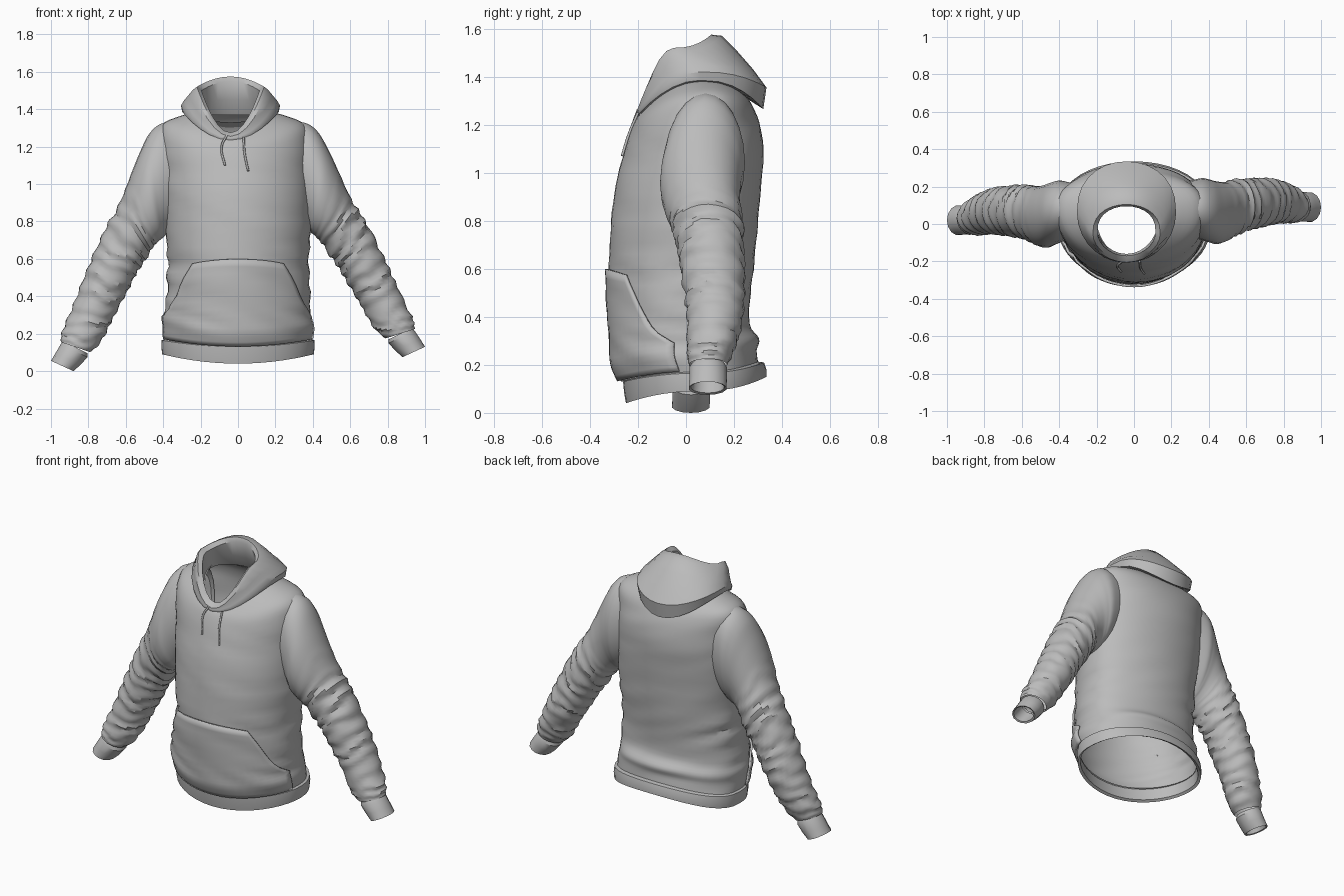
import bpy, bmesh, math
from mathutils import Vector, noise

cube = bpy.data.objects.get("Cube")
if cube:
    bpy.data.objects.remove(cube)

cloth = bpy.data.materials.new("grey cloth")
cloth.use_nodes = True
cloth.diffuse_color = (0.5, 0.5, 0.5, 1)
cloth.node_tree.nodes["Principled BSDF"].inputs["Base Color"].default_value = (0.5, 0.5, 0.5, 1)


def sample(rows, t):
    """Smoothly interpolate a table of ring settings at position t."""
    i = min(int(t), len(rows) - 2)
    f = t - i
    a, b, c, d = (rows[max(0, min(len(rows) - 1, i + k))] for k in (-1, 0, 1, 2))
    return [q + 0.5 * f * (r - p + f * (2*p - 5*q + 4*r - s + f * (3*(q - r) + s - p)))
            for p, q, r, s in zip(a, b, c, d)]


def ring_point(row, a, cx=0.0):
    """Point on a tilted oval ring; angle 0 is the front, the back is squarer."""
    zf, zs, zb, yf, ys, yb, hw = row
    c = math.cos(a)
    ze, ye, power = (zf, yf, 1) if c > 0 else (zb, yb, .82)
    return Vector((cx + hw * math.sin(a), ys + (ye - ys) * abs(c) ** power, zs + (ze - zs) * c * c))


def add_mesh(name, grid, closed=True, angle=32):
    """Skin a grid of points into a smooth cloth object."""
    bm = bmesh.new()
    vs = [[bm.verts.new(p) for p in line] for line in grid]
    n = len(vs[0])
    for r0, r1 in zip(vs, vs[1:]):
        for j in range(n if closed else n - 1):
            k = (j + 1) % n
            bm.faces.new((r0[j], r0[k], r1[k], r1[j]))
    bmesh.ops.recalc_face_normals(bm, faces=bm.faces)
    mesh = bpy.data.meshes.new(name)
    bm.to_mesh(mesh)
    bm.free()
    mesh.materials.append(cloth)
    ob = bpy.data.objects.new(name, mesh)
    bpy.context.collection.objects.link(ob)
    bpy.ops.object.select_all(action="DESELECT")
    ob.select_set(True)
    bpy.context.view_layer.objects.active = ob
    bpy.ops.object.shade_smooth_by_angle(angle=math.radians(angle))
    return ob


def angles(n):
    return [math.tau * j / n for j in range(n)]


# Body rings: heights front/side/back, depths front/side/back, half width
body = [
    (.13, .17, .21, -.27, .04, .30, .395),
    (.20, .24, .26, -.30, .02, .295, .40),
    (.26, .29, .31, -.305, .02, .305, .395),
    (.35, .36, .37, -.31, .02, .265, .39),
    (.50, .50, .50, -.32, .02, .27, .378),
    (.62, .62, .63, -.32, .02, .285, .38),
    (.80, .80, .80, -.312, .03, .30, .39),
    (.95, .95, .97, -.293, .04, .315, .395),
    (1.07, 1.08, 1.10, -.262, .05, .322, .395),
    (1.16, 1.21, 1.21, -.236, .06, .305, .40),
    (1.21, 1.315, 1.29, -.215, .08, .27, .385),
    (1.24, 1.365, 1.35, -.195, .07, .22, .28),
    (1.25, 1.39, 1.38, -.18, .06, .17, .18),
]


def body_point(t, a, out=0.0):
    p = ring_point(sample(body, t), a, -.025 * max(0, min(1, (t - 6) / 4)))
    # Soft horizontal folds, strongest at the sides of the waist
    fold = noise.noise(Vector((p.x * 3, p.y * 3, p.z * 14 + p.x * 4)))
    waist = max(0, 1 - abs(p.z - .5) / .4) * math.sin(a) ** 2
    out += fold * (.005 + .025 * waist) * min(1, t) * (t < 11)
    return p + Vector((math.sin(a), -math.cos(a), 0)) * out


steps = 4
add_mesh("body", [[body_point(i / steps, a) for a in angles(48)]
                  for i in range((len(body) - 1) * steps + 1)])

# Hem band with an inner lip
hem = [
    (.13, .17, .205, -.25, .04, .29, .385),
    (.05, .10, .16, -.235, .04, .315, .39),
    (.04, .09, .15, -.25, .04, .335, .405),
    (.085, .13, .18, -.258, .04, .335, .41),
    (.13, .165, .21, -.262, .04, .325, .408),
    (.14, .175, .215, -.25, .04, .29, .385),
]
add_mesh("hem_band", [[ring_point(r, a) for a in angles(40)] for r in hem])

# Front pocket, wrapped over the body with slanted hand openings
pocket = []
for i in range(15):
    f = i / 14
    reach = 1.36 if f < .45 else 1.36 - .68 * ((f - .45) / .55) ** .8
    line = []
    for j in range(25):
        s = j / 12 - 1
        t = .1 + f * (4.75 - .2 * s * s)
        line.append(body_point(t, s * reach, .009))
    pocket.append(line)
ob = add_mesh("front_pocket", pocket, closed=False)
thick = ob.modifiers.new("thickness", "SOLIDIFY")
thick.thickness = .012
thick.offset = 0

# Sleeve sections: outer x,z, inner x,z, depth centre, depth radius
sleeve = [
    (.27, 1.335, .29, .82, .085, .14),
    (.365, 1.325, .355, .77, .08, .165),
    (.43, 1.275, .375, .75, .07, .168),
    (.49, 1.17, .39, .74, .06, .168),
    (.55, 1.04, .415, .72, .065, .16),
    (.605, .92, .45, .68, .085, .15),
    (.67, .82, .49, .62, .10, .14),
    (.73, .71, .54, .55, .108, .133),
    (.785, .60, .585, .47, .115, .128),
    (.84, .48, .635, .39, .12, .12),
    (.89, .37, .68, .31, .115, .11),
    (.935, .28, .735, .22, .10, .095),
    (.945, .225, .79, .175, .092, .08),
]
cuff = [
    (.93, .23, .805, .17, .092, .07),
    (.945, .215, .805, .15, .092, .08),
    (.975, .17, .84, .11, .092, .08),
    (1.0, .13, .88, .075, .09, .08),
    (.99, .13, .89, .083, .09, .07),
    (.94, .205, .825, .155, .092, .06),
]


def sleeve_ring(row, side, n, t=None):
    xo, zo, xi, zi, y, ry = row
    outer, inner = Vector((xo, y, zo)), Vector((xi, y, zi))
    mid, half = (outer + inner) / 2, (outer - inner) / 2
    ring = []
    for a in angles(n):
        k = 1.0
        if t is not None:
            # Irregular slanted gathers below the upper arm, sharper on one edge
            drift = noise.noise(Vector((math.cos(a) * 1.2, math.sin(a) * 1.2 + side * 5, t * .7)))
            phase = t * 1.35 + .3 * math.sin(a + side) + .7 * drift
            saw = phase % 1
            wave = saw / .65 if saw < .65 else (1 - saw) / .35
            depth = .11 + .1 * noise.noise(Vector((math.sin(a) + 3, t, side * 2)))
            k += (wave - .5) * depth * max(0, min(1, (t - 3.6) / 2)) * min(1, 12.2 - t)
        p = mid + half * math.cos(a) * k + Vector((0, ry * math.sin(a) * k, 0))
        # The right arm hangs a little lower, wider and further forward
        if side < 0:
            low = max(0, min(1, (1.25 - p.z) / 1.1))
            p += Vector((.04 * (1 - low), -.07 * low, -.075 * low))
        ring.append(Vector((p.x * side, p.y, p.z)))
    return ring


for side, label in ((1, "left"), (-1, "right")):
    sub = 7
    add_mesh(label + "_sleeve", [sleeve_ring(sample(sleeve, i / sub), side, 24, i / sub)
                                 for i in range((len(sleeve) - 1) * sub + 1)])
    add_mesh(label + "_cuff", [sleeve_ring(r, side, 14) for r in cuff])

# Hood: inner lining, rolled mouth edge, draped back and tucked lower edge
hood = [
    (1.24, 1.37, 1.37, -.16, .03, .16, .17),
    (1.265, 1.44, 1.45, -.165, -.02, .115, .16),
    (1.275, 1.50, 1.55, -.17, -.04, .095, .155),
    (1.265, 1.52, 1.575, -.19, -.05, .105, .18),
    (1.255, 1.505, 1.57, -.205, -.03, .15, .20),
    (1.25, 1.475, 1.51, -.205, .01, .21, .225),
    (1.245, 1.445, 1.43, -.207, .05, .28, .25),
    (1.24, 1.42, 1.355, -.207, .06, .335, .265),
    (1.235, 1.385, 1.265, -.205, .06, .322, .258),
    (1.235, 1.365, 1.33, -.19, .06, .22, .20),
]
add_mesh("hood", [[ring_point(r, a, -.04) for a in angles(28)] for r in hood], angle=38)


def cord(name, pts, radius):
    cu = bpy.data.curves.new(name, "CURVE")
    cu.dimensions = "3D"
    cu.bevel_depth = radius
    cu.bevel_resolution = 1
    cu.resolution_u = 4
    cu.use_fill_caps = True
    sp = cu.splines.new("BEZIER")
    sp.bezier_points.add(len(pts) - 1)
    for bp, p in zip(sp.bezier_points, pts):
        bp.co = p
        bp.handle_left_type = bp.handle_right_type = "AUTO"
    cu.materials.append(cloth)
    bpy.context.collection.objects.link(bpy.data.objects.new(name, cu))


# Drawstrings
cord("right_drawstring", [(-.06, -.2, 1.26), (-.088, -.222, 1.20), (-.07, -.255, 1.10)], .006)
cord("left_drawstring", [(.03, -.2, 1.25), (.036, -.238, 1.16), (.055, -.266, 1.07)], .006)
